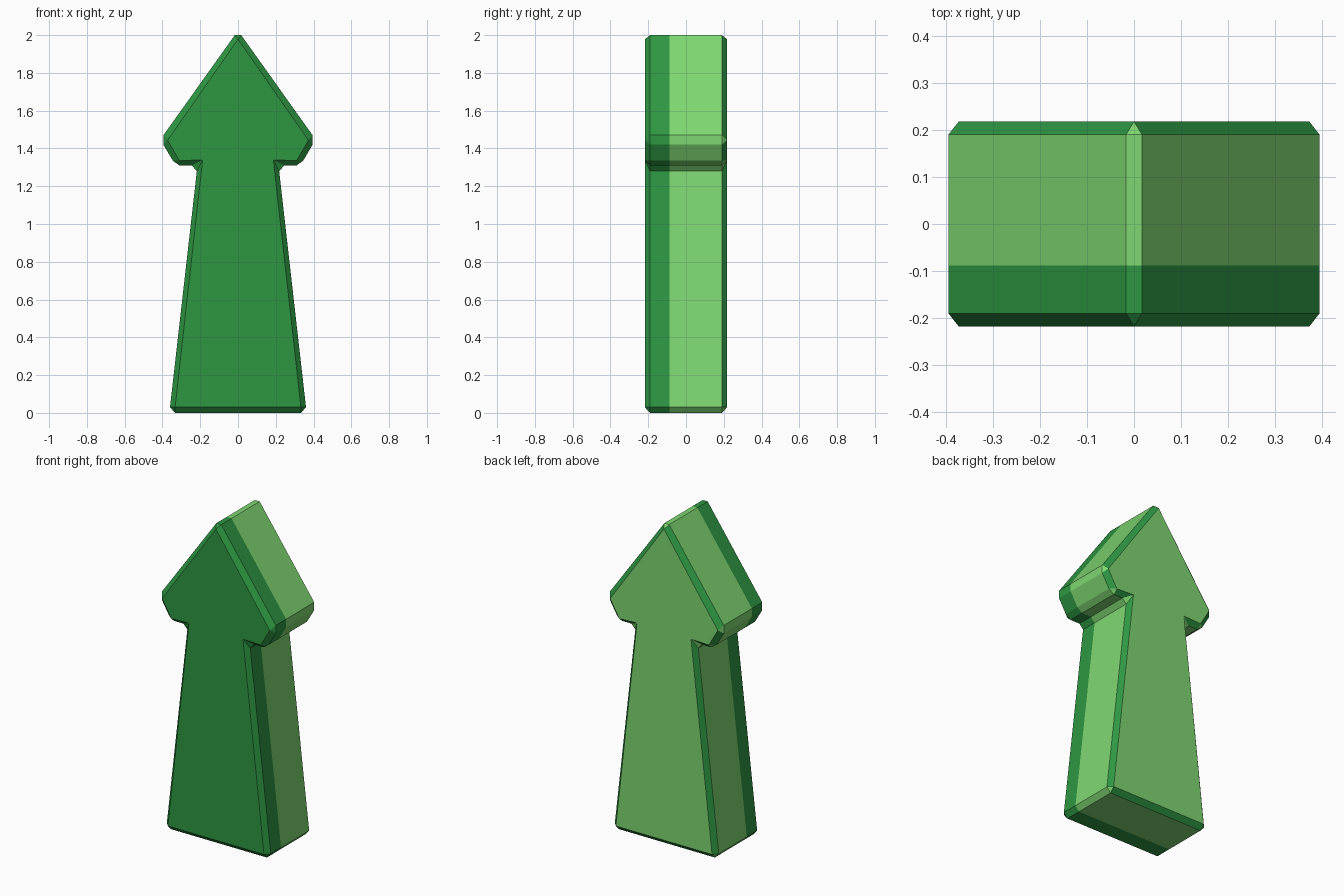
import bpy
import bmesh

if "Cube" in bpy.data.objects:
    bpy.data.objects.remove(bpy.data.objects["Cube"])


def material(name, color):
    m = bpy.data.materials.new(name)
    m.diffuse_color = (*color, 1)
    m.use_nodes = True
    m.node_tree.nodes["Principled BSDF"].inputs["Base Color"].default_value = m.diffuse_color
    return m


# Right half of the profile, base to tip: one face corner and the two
# chamfered outer corners that belong to it (x, z)
corners = [
    ((0.333, 0.03), (0.333, 0.0), (0.36, 0.03)),
    ((0.187, 1.34), (0.218, 1.28), (0.245, 1.31)),
    ((0.31, 1.335), (0.31, 1.31), (0.345, 1.335)),
    ((0.373, 1.443), (0.395, 1.42), (0.395, 1.47)),
]
tip = ((0.0, 1.978), (0.017, 2.0), (-0.017, 2.0))


def flip(p):
    return (-p[0], p[1])


# Mirror the half profile into a closed outline
outline = corners + [tip] + [(flip(c), flip(b), flip(a)) for c, a, b in reversed(corners)]
inner = [c for c, a, b in outline]
outer = [p for c, a, b in outline for p in (a, b)]

bm = bmesh.new()


def ring(points, y):
    return [bm.verts.new((x, y, z)) for x, z in points]


def face(verts, mat):
    bm.faces.new(verts).material_index = mat


DARK, LIGHT = 0, 1
front = ring(inner, -0.218)
bands = [ring(outer, y) for y in (-0.19, -0.088, 0.19)]
back = ring(inner, 0.218)

# Front and back faces
face(front, DARK)
face(back[::-1], LIGHT)

# Side walls: dark front strip, light body
for lo, hi, mat in ((bands[0], bands[1], DARK), (bands[1], bands[2], LIGHT)):
    n = len(lo)
    for i in range(n):
        j = (i + 1) % n
        face((lo[i], lo[j], hi[j], hi[i]), mat)

# Chamfers with corner triangles around both faces
for cap, rim, corner_mat in ((front, bands[0], DARK), (back, bands[2], LIGHT)):
    n = len(cap)
    for i in range(n):
        j = (i + 1) % n
        face((cap[i], rim[2 * i], rim[2 * i + 1]), corner_mat)
        face((cap[i], rim[2 * i + 1], rim[2 * j], cap[j]), DARK)

bmesh.ops.recalc_face_normals(bm, faces=bm.faces)
mesh = bpy.data.meshes.new("arrow_block")
bm.to_mesh(mesh)
bm.free()
mesh.materials.append(material("dark_green", (0.027, 0.31, 0.055)))
mesh.materials.append(material("light_green", (0.21, 0.68, 0.165)))
arrow = bpy.data.objects.new("arrow_block", mesh)
bpy.context.collection.objects.link(arrow)
